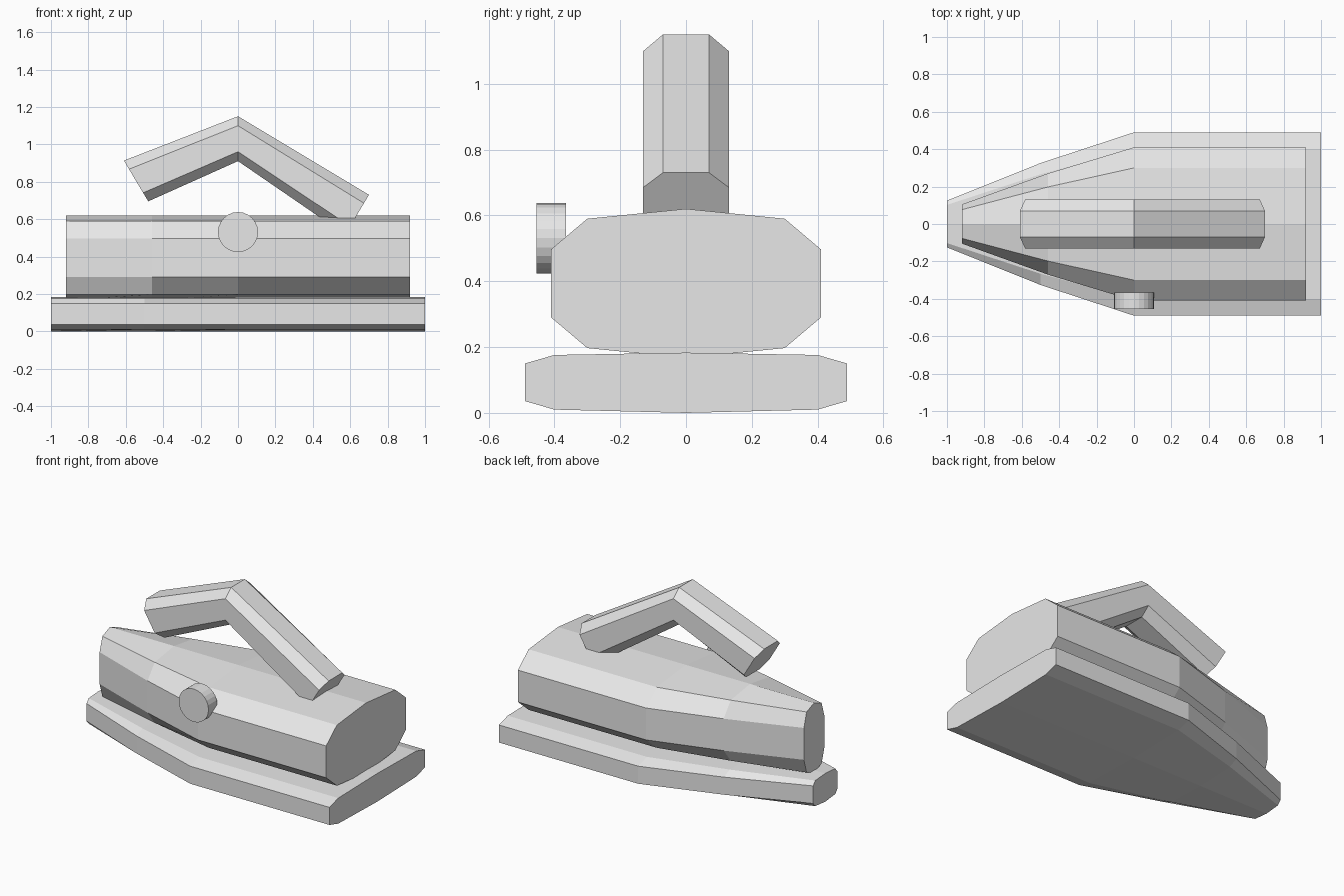
import bpy, bmesh, math
from mathutils import Matrix, Vector

cube = bpy.data.objects.get("Cube")
if cube:
    bpy.data.objects.remove(cube, do_unlink=True)

grey = bpy.data.materials.new("light grey")
grey.use_nodes = True
colour = (0.8, 0.8, 0.8, 1)
grey.diffuse_color = colour
grey.node_tree.nodes["Principled BSDF"].inputs["Base Color"].default_value = colour


def add_object(name, bm):
    bmesh.ops.recalc_face_normals(bm, faces=bm.faces)
    mesh = bpy.data.meshes.new(name)
    bm.to_mesh(mesh)
    bm.free()
    mesh.materials.append(grey)
    obj = bpy.data.objects.new(name, mesh)
    bpy.context.collection.objects.link(obj)
    return obj


def loft(name, rings):
    """Skin a row of closed rings and cap both ends."""
    bm = bmesh.new()
    rows = [[bm.verts.new(p) for p in ring] for ring in rings]
    n = len(rows[0])
    for a, b in zip(rows, rows[1:]):
        for i in range(n):
            j = (i + 1) % n
            bm.faces.new((a[i], a[j], b[j], b[i]))
    bm.faces.new(rows[0])
    bm.faces.new(rows[-1])
    return add_object(name, bm)


def mirrored(half):
    """Close a half profile across y = 0."""
    return half + [(-y, z) for y, z in reversed(half) if y > 0]


def tapered_hull(name, half, stations):
    """Sweep a profile along x, scaling its width at each station."""
    profile = mirrored(half)
    return loft(name, [[(x, y * s, z) for y, z in profile] for x, s in stations])


# Sole plate, pointed towards -x
tapered_hull("sole_plate",
             [(0, 0.183), (0.40, 0.176), (0.49, 0.15), (0.49, 0.036), (0.40, 0.01), (0, 0)],
             [(-1, 0.255), (-0.5, 0.665), (0, 1), (1, 1)])

# Main body
tapered_hull("body",
             [(0, 0.62), (0.30, 0.59), (0.41, 0.497), (0.41, 0.29), (0.30, 0.197), (0, 0.167)],
             [(-0.92, 0.256), (-0.46, 0.66), (0, 1), (0.92, 1)])

# Bent handle: each section runs from a top point to a bottom point
section = mirrored([(0.07, 0), (0.13, 0.21), (0.13, 0.79), (0.07, 1)])
ends = [((-0.61, 0.913), (-0.48, 0.695)),
        ((0, 1.15), (0, 0.91)),
        ((0.70, 0.73), (0.573, 0.517))]
rings = []
for top, bottom in ends:
    a, b = Vector(top), Vector(bottom)
    ring = []
    for y, t in section:
        p = a.lerp(b, t)
        ring.append((p.x, y, p.y))
    rings.append(ring)
loft("handle", rings)

# Round dial on the front side
bm = bmesh.new()
bmesh.ops.create_cone(bm, cap_ends=True, segments=24, radius1=0.107, radius2=0.107, depth=0.09,
                      matrix=Matrix.Translation((0, -0.41, 0.531)) @ Matrix.Rotation(math.pi / 2, 4, 'X'))
add_object("dial", bm)
